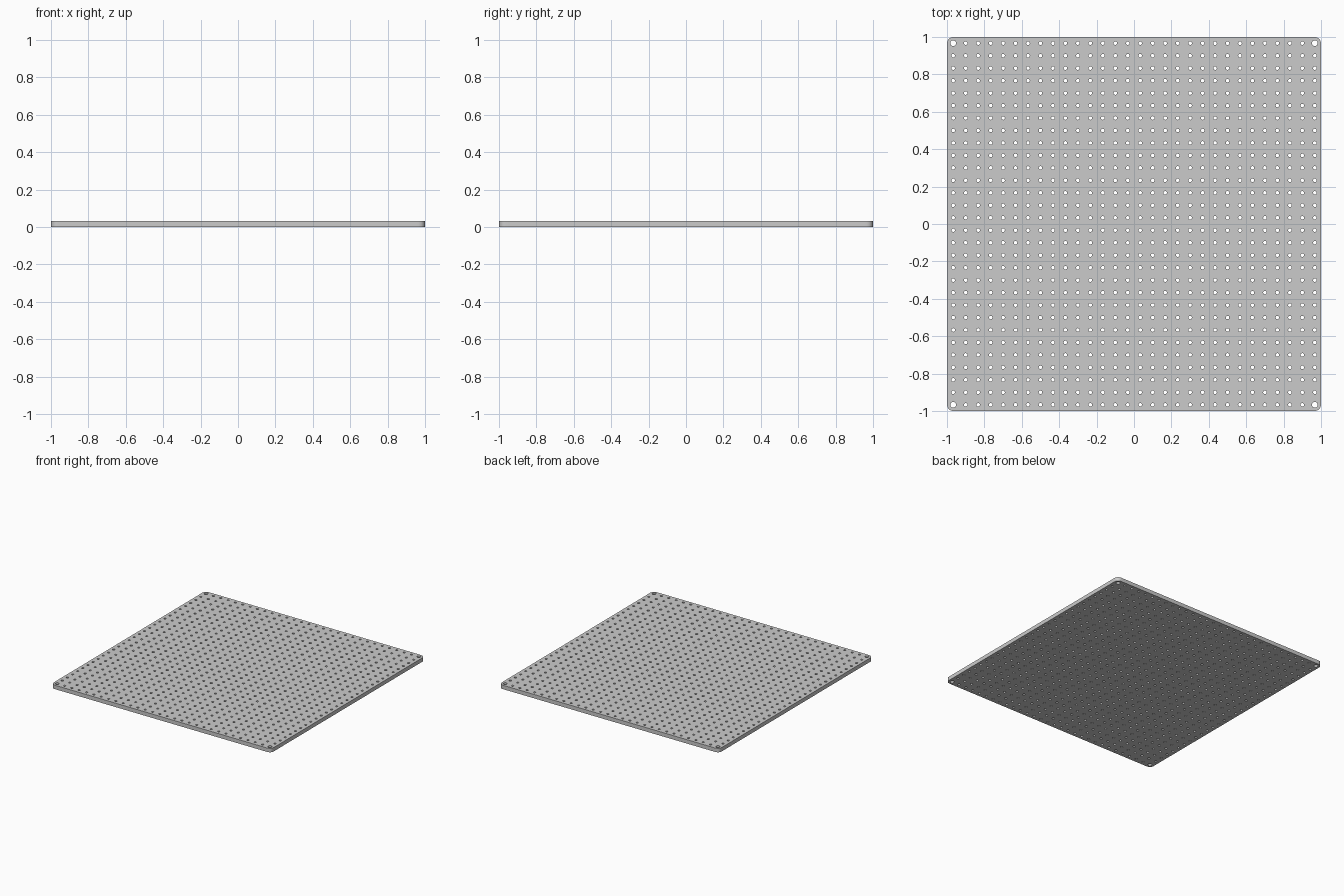
import bpy, bmesh
from math import sin, cos, pi

if "Cube" in bpy.data.objects:
    bpy.data.objects.remove(bpy.data.objects["Cube"])

N = 30               # holes per side
H = 1 / N            # half of the hole pitch, also the corner radius
SEG = 16             # sides per hole
THICK = 0.032
HOLE_R, CORNER_HOLE_R = 0.0095, 0.0155


def add_cell(bm, ix, iy):
    """Square cell with a round hole; corner cells get a rounded outer corner."""
    cx, cy = -1 + H * (2 * ix + 1), -1 + H * (2 * iy + 1)
    corner = ix in (0, N - 1) and iy in (0, N - 1)
    r = CORNER_HOLE_R if corner else HOLE_R
    inner, outer = [], []
    for k in range(SEG):
        c, s = cos(2 * pi * k / SEG), sin(2 * pi * k / SEG)
        rounded = corner and c * cx > 1e-6 and s * cy > 1e-6
        d = H if rounded else H / max(abs(c), abs(s))
        inner.append(bm.verts.new((cx + r * c, cy + r * s, 0)))
        outer.append(bm.verts.new((cx + d * c, cy + d * s, 0)))
    for k in range(SEG):
        j = (k + 1) % SEG
        bm.faces.new((inner[k], outer[k], outer[j], inner[j]))


# Perforated sheet made of repeated cells
bm = bmesh.new()
for ix in range(N):
    for iy in range(N):
        add_cell(bm, ix, iy)
bmesh.ops.remove_doubles(bm, verts=bm.verts[:], dist=1e-4)

# Thickness: keep the bottom sheet and raise the copy
ext = bmesh.ops.extrude_face_region(bm, geom=bm.faces[:], use_keep_orig=True)
top = [v for v in ext["geom"] if isinstance(v, bmesh.types.BMVert)]
bmesh.ops.translate(bm, verts=top, vec=(0, 0, THICK))
bmesh.ops.recalc_face_normals(bm, faces=bm.faces[:])

mesh = bpy.data.meshes.new("perforated_plate")
bm.to_mesh(mesh)
bm.free()
plate = bpy.data.objects.new("perforated_plate", mesh)
bpy.context.collection.objects.link(plate)

# Smooth hole walls and rounded corners, sharp rims
bpy.context.view_layer.objects.active = plate
plate.select_set(True)
bpy.ops.object.shade_smooth_by_angle(angle=pi / 6)
